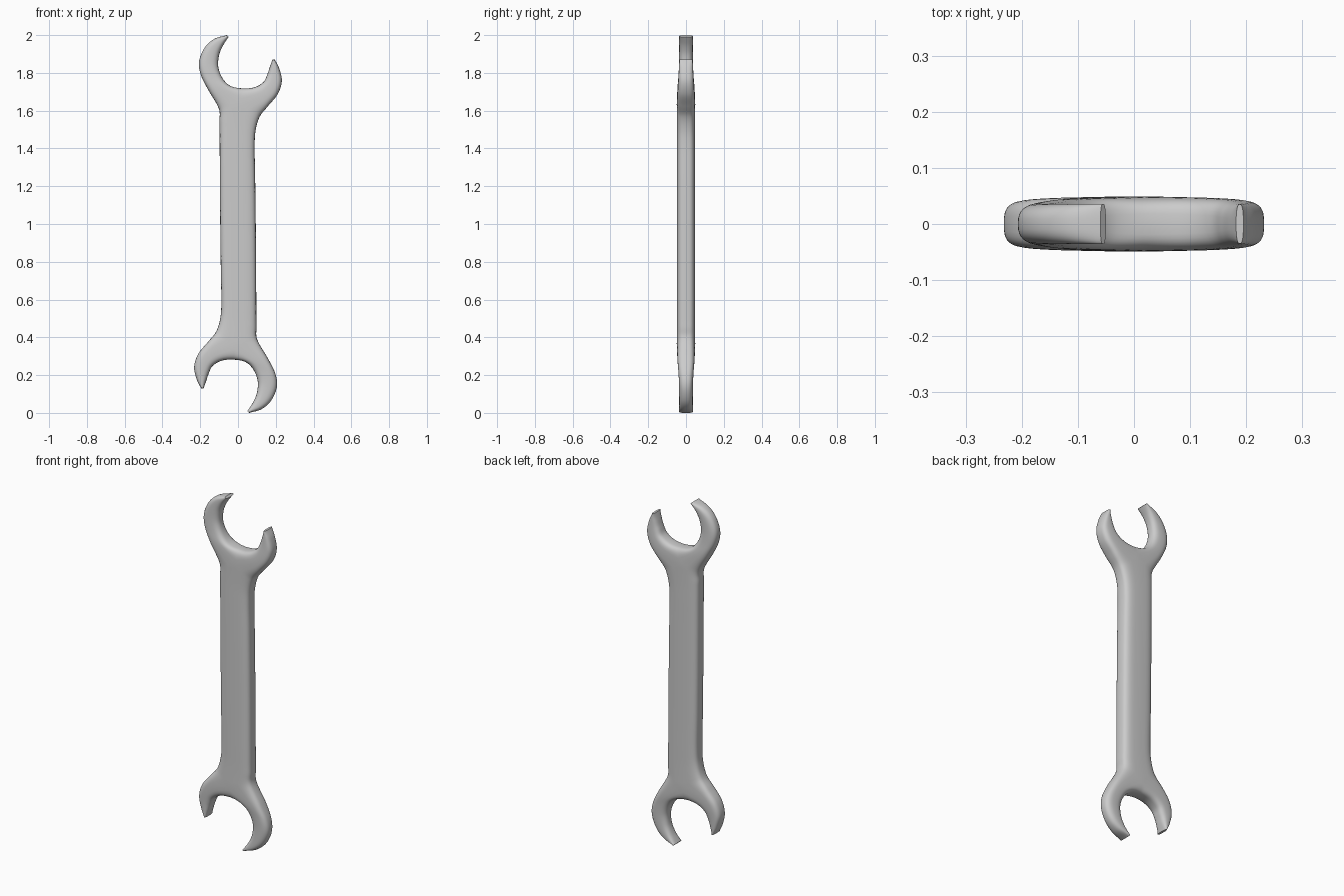
import bpy, bmesh, math
from mathutils import Vector

if "Cube" in bpy.data.objects:
    bpy.data.objects.remove(bpy.data.objects["Cube"])

N, K = 7, 9  # samples per outline segment, steps per quarter of the section

# Each arm starts at the junction: (side a), (side b), half thickness
JUNCTION = (0.012, 1.632)
shank = [((-0.102, 1.612), (0.116, 1.57), 0.049),
         ((-0.098, 1.54), (0.094, 1.50), 0.048),
         ((-0.097, 1.43), (0.088, 1.41), 0.048),
         ((-0.096, 1.25), (0.091, 1.24), 0.048),
         ((-0.094, 1.00), (0.094, 1.00), 0.048)]
long_jaw = [((-0.102, 1.612), (0.025, 1.718), 0.049),
            ((-0.160, 1.714), (-0.040, 1.731), 0.045),
            ((-0.199, 1.796), (-0.082, 1.772), 0.040),
            ((-0.205, 1.866), (-0.104, 1.830), 0.037),
            ((-0.175, 1.936), (-0.101, 1.890), 0.036),
            ((-0.125, 1.980), (-0.082, 1.940), 0.036),
            ((-0.060, 2.000), (-0.050, 1.990), 0.036)]
short_jaw = [((0.116, 1.57), (0.025, 1.718), 0.049),
             ((0.158, 1.623), (0.088, 1.724), 0.047),
             ((0.210, 1.687), (0.135, 1.752), 0.044),
             ((0.232, 1.756), (0.155, 1.792), 0.040),
             ((0.218, 1.825), (0.169, 1.833), 0.037),
             ((0.195, 1.870), (0.182, 1.870), 0.035)]


def spline(points):
    """Catmull-Rom samples through the points."""
    p = [Vector(q) for q in points]
    p = [p[0] * 2 - p[1]] + p + [p[-1] * 2 - p[-2]]
    out = []
    for i in range(1, len(p) - 2):
        a, b, c, d = p[i - 1:i + 3]
        for k in range(N):
            t = k / N
            out.append(0.5 * (2 * b + (c - a) * t + (2 * a - 5 * b + 4 * c - d) * t * t
                              + (3 * b - a - 3 * c + d) * t ** 3))
    return out + [p[-2]]


def ridge(arm):
    """Centre line of an arm, with half thickness as third component."""
    pts = [((a[0] + b[0]) / 2, (a[1] + b[1]) / 2, h) for a, b, h in arm]
    pts[0] = (*JUNCTION, arm[0][2])
    return spline(pts)


def chain(arm1, side1, arm2, side2):
    """Outline running in along one arm and out along the next."""
    edge = spline([s[side1] for s in reversed(arm1)] + [s[side2] for s in arm2[1:]])
    return edge, ridge(arm1)[::-1] + ridge(arm2)[1:]


bm = bmesh.new()


def skin(edge, mid, turned):
    """Rounded surface from the centre line around the outline edge."""
    rows = []
    for e, m in zip(edge, mid):
        h = m.z
        power = 2.6 + max(0, h - 0.036) * 80
        row = []
        for j in range(-K, K + 1):
            ang = j / K * math.pi / 2
            c = abs(math.cos(ang)) ** (2 / power) if abs(j) < K else 0
            y = math.copysign(abs(math.sin(ang)) ** (2 / power), j) * h if j else 0
            x = m.x + (e.x - m.x) * c
            z = m.y + (e.y - m.y) * c
            row.append(bm.verts.new((-x, y, 2 - z) if turned else (x, y, z)))
        rows.append(row)
    for r, s in zip(rows, rows[1:]):
        for j in range(2 * K):
            bm.faces.new((r[j], r[j + 1], s[j + 1], s[j]))


# Both ends: the lower head is the upper one turned half a circle
for turned in (False, True):
    skin(*chain(shank, 0, long_jaw, 0), turned)
    skin(*chain(long_jaw, 1, short_jaw, 1), turned)
    skin(*chain(short_jaw, 0, shank, 1), turned)

# Weld the strips and cap the jaw tips
bmesh.ops.remove_doubles(bm, verts=bm.verts, dist=0.0002)
bmesh.ops.holes_fill(bm, edges=[e for e in bm.edges if e.is_boundary], sides=0)
bmesh.ops.recalc_face_normals(bm, faces=bm.faces)

mesh = bpy.data.meshes.new("open_end_wrench")
bm.to_mesh(mesh)
bm.free()
wrench = bpy.data.objects.new("open_end_wrench", mesh)
bpy.context.collection.objects.link(wrench)
bpy.context.view_layer.objects.active = wrench
wrench.select_set(True)
bpy.ops.object.shade_smooth_by_angle(angle=math.radians(50))
